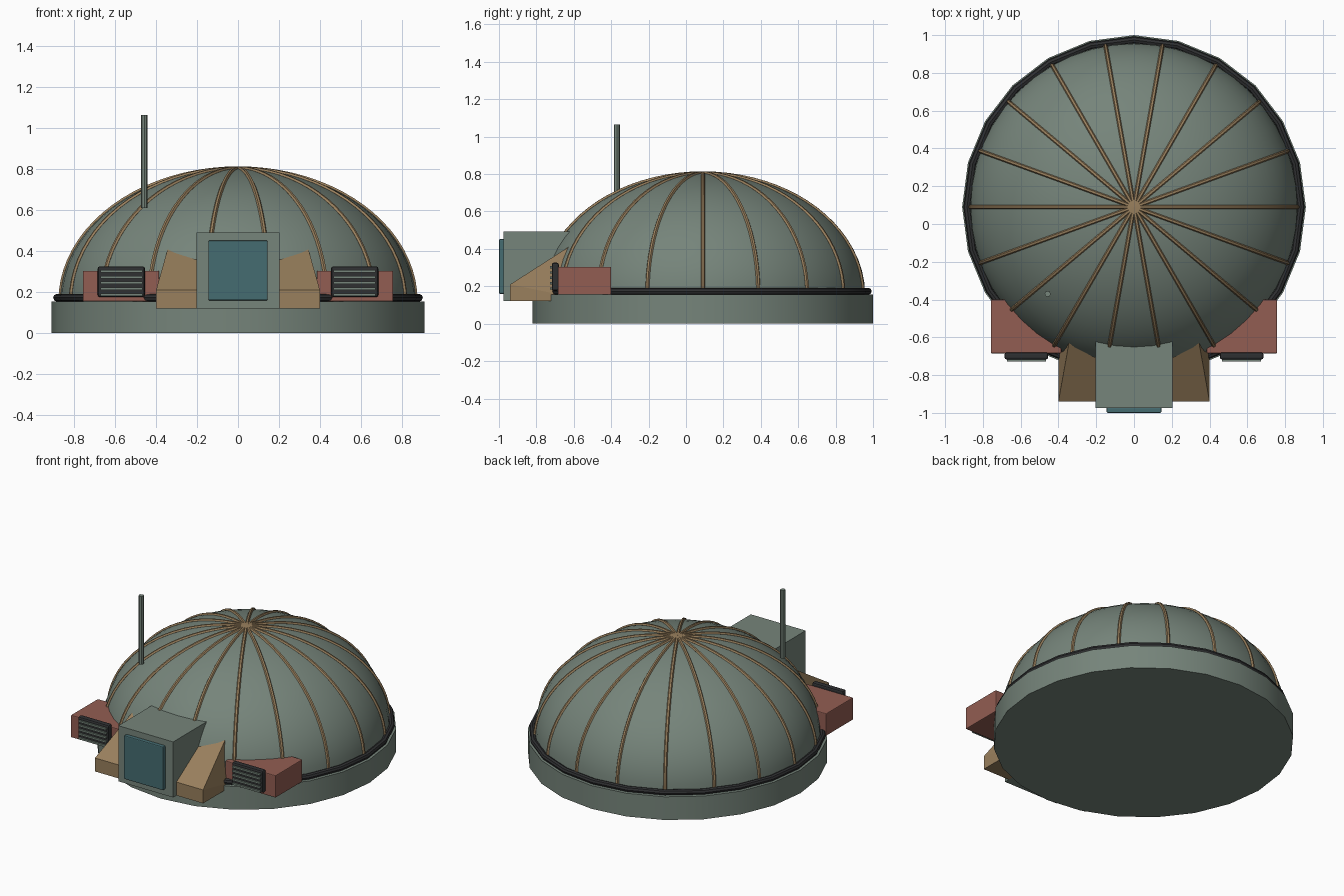
import bpy, bmesh, math
from mathutils import Matrix, Vector

if "Cube" in bpy.data.objects:
    bpy.data.objects.remove(bpy.data.objects["Cube"])

CY = 0.09            # centre of the round hut along y
Z0 = 0.155           # top of the foundation
DOME_R, DOME_H = 0.868, 0.65


def material(name, rgb):
    m = bpy.data.materials.new(name)
    m.diffuse_color = (*rgb, 1)
    m.use_nodes = True
    m.node_tree.nodes["Principled BSDF"].inputs["Base Color"].default_value = m.diffuse_color
    return m


GREEN = material("grey green", (0.180, 0.232, 0.196))
TAN = material("tan", (0.320, 0.215, 0.110))
RED = material("dull red", (0.290, 0.110, 0.085))
DARK = material("charcoal", (0.028, 0.029, 0.031))
TEAL = material("dark teal", (0.060, 0.150, 0.165))


def add(name, bm, mat, smooth=False):
    bmesh.ops.recalc_face_normals(bm, faces=bm.faces)
    me = bpy.data.meshes.new(name)
    bm.to_mesh(me)
    bm.free()
    ob = bpy.data.objects.new(name, me)
    bpy.context.collection.objects.link(ob)
    me.materials.append(mat)
    if smooth:
        finish(ob)
    return ob


def finish(ob):
    bpy.ops.object.select_all(action='DESELECT')
    ob.select_set(True)
    bpy.context.view_layer.objects.active = ob
    bpy.ops.object.shade_smooth_by_angle(angle=math.radians(30))


def box(name, lo, hi, mat, bevel=0.0):
    lo, hi = Vector(lo), Vector(hi)
    bm = bmesh.new()
    bmesh.ops.create_cube(bm, size=1, matrix=Matrix.Translation((lo + hi) / 2)
                          @ Matrix.Diagonal((*(hi - lo), 1)))
    if bevel:
        bmesh.ops.bevel(bm, geom=bm.edges[:], offset=bevel, segments=2,
                        profile=0.5, affect='EDGES')
    return add(name, bm, mat)


def cylinder(name, x, y, z0, z1, r, sides, mat):
    bm = bmesh.new()
    bmesh.ops.create_cone(bm, cap_ends=True, segments=sides, radius1=r, radius2=r,
                          depth=z1 - z0, matrix=Matrix.Translation((x, y, (z0 + z1) / 2)))
    return add(name, bm, mat, True)


def lathe(name, profile, steps, mat, closed=False):
    """Spin (radius, z) points round the hut axis."""
    bm = bmesh.new()
    vs = [bm.verts.new((r, CY, z)) for r, z in profile]
    pairs = list(zip(vs, vs[1:] + vs[:1])) if closed else list(zip(vs, vs[1:]))
    es = [bm.edges.new(p) for p in pairs]
    bmesh.ops.spin(bm, geom=vs + es, cent=(0, CY, 0), axis=(0, 0, 1),
                   angle=math.tau, steps=steps, use_duplicate=False)
    bmesh.ops.remove_doubles(bm, verts=bm.verts, dist=1e-4)
    return add(name, bm, mat, True)


def arc(t):
    return DOME_R * math.cos(t), Z0 + DOME_H * math.sin(t)


# Foundation, rim and dome
cylinder("foundation", 0, CY, 0, Z0, 0.91, 24, GREEN)
lathe("rim_ring", [(0.884 + 0.019 * math.cos(a), 0.173 + 0.019 * math.sin(a))
                   for a in (i * math.tau / 8 for i in range(8))], 24, DARK, True)
dome_profile = [arc(i * math.pi / 32) for i in range(16)] + [(0, Z0 + DOME_H)]
lathe("dome", dome_profile, 48, GREEN)

# Ribs running from the rim to the top
curve = bpy.data.curves.new("ribs", 'CURVE')
curve.dimensions = '3D'
curve.bevel_depth = 0.011
curve.bevel_resolution = 1
curve.use_fill_caps = True
for k in range(18):
    a = k * math.tau / 18
    sp = curve.splines.new('POLY')
    sp.points.add(20)
    for i, p in enumerate(sp.points):
        r, z = arc(math.pi / 2 * i / 20)
        p.co = (r * math.cos(a), CY + r * math.sin(a), z, 1)
curve.materials.append(TAN)
ribs = bpy.data.objects.new("ribs", curve)
bpy.context.collection.objects.link(ribs)
bpy.ops.object.select_all(action='DESELECT')
ribs.select_set(True)
bpy.context.view_layer.objects.active = ribs
bpy.ops.object.convert(target='MESH')
finish(bpy.context.view_layer.objects.active)

# Entrance and door
box("entrance_block", (-0.203, -0.975, 0.12), (0.203, -0.5, 0.492), GREEN)
box("door", (-0.145, -1.0, 0.16), (0.145, -0.97, 0.452), TEAL, 0.006)

# Aerial
cylinder("aerial", -0.457, -0.37, 0.61, 1.065, 0.016, 8, GREEN)

for side, s in (("left", -1), ("right", 1)):
    # Sloped buttress beside the entrance
    outer = [(0.4, -0.94, 0.12), (0.4, -0.94, 0.21), (0.33, -0.55, 0.46), (0.4, -0.5, 0.12)]
    bm = bmesh.new()
    o = [bm.verts.new((s * x, y, z)) for x, y, z in outer]
    n = [bm.verts.new((s * 0.19, y, z)) for x, y, z in outer]
    bm.faces.new((o[0], o[1], o[3]))
    bm.faces.new((o[1], o[2], o[3]))
    bm.faces.new(n)
    for i in range(4):
        j = (i + 1) % 4
        bm.faces.new((o[i], o[j], n[j], n[i]))
    add(side + "_buttress", bm, TAN)

    # Vent housing with a slatted grille
    def span(a, b):
        return min(s * a, s * b), max(s * a, s * b)

    x0, x1 = span(0.385, 0.758)
    box(side + "_vent_housing", (x0, -0.685, 0.155), (x1, -0.40, 0.304), RED, 0.005)
    x0, x1 = span(0.455, 0.685)
    box(side + "_vent_frame", (x0, -0.717, 0.176), (x1, -0.68, 0.326), DARK, 0.01)
    x0, x1 = span(0.467, 0.672)
    for i in range(5):
        z = 0.188 + 0.0285 * i
        box(f"{side}_vent_slat_{i + 1}", (x0, -0.728, z - 0.006), (x1, -0.71, z + 0.006), GREEN)
